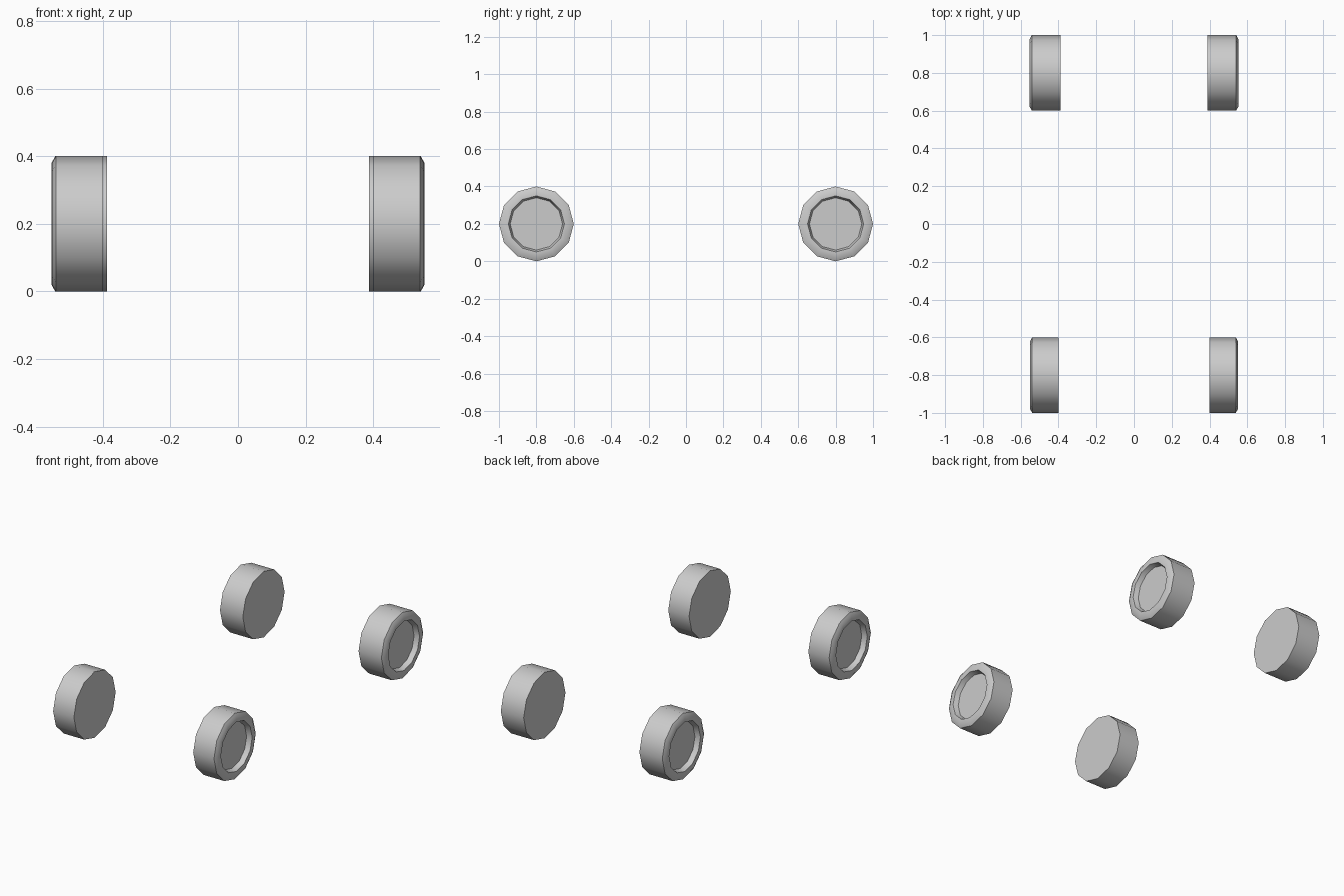
import bpy, bmesh
from math import sin, cos, pi, radians

if "Cube" in bpy.data.objects:
    bpy.data.objects.remove(bpy.data.objects["Cube"])

SIDES = 12


def wheel(name, side, y, x_in, x_out):
    # Profile (x, radius) from the flat inner face over the tread to the hub recess
    profile = [(x_in, 0.20), (x_out - 0.011, 0.20), (x_out, 0.18),
               (x_out, 0.15), (x_out - 0.03, 0.14)]
    bm = bmesh.new()
    rings = []
    for x, r in profile:
        rings.append([bm.verts.new((side * x, y + r * cos(2 * pi * i / SIDES),
                                    0.2 + r * sin(2 * pi * i / SIDES)))
                      for i in range(SIDES)])
    for a, b in zip(rings, rings[1:]):
        for i in range(SIDES):
            j = (i + 1) % SIDES
            bm.faces.new((a[i], a[j], b[j], b[i]))
    # Inner face and hub floor
    bm.faces.new(rings[0])
    bm.faces.new(rings[-1])
    bmesh.ops.recalc_face_normals(bm, faces=bm.faces)
    mesh = bpy.data.meshes.new(name)
    bm.to_mesh(mesh)
    bm.free()
    obj = bpy.data.objects.new(name, mesh)
    bpy.context.collection.objects.link(obj)
    # Round tread, crisp rim edges
    bpy.ops.object.select_all(action='DESELECT')
    obj.select_set(True)
    bpy.context.view_layer.objects.active = obj
    bpy.ops.object.shade_smooth_by_angle(angle=radians(35))


# Rear wheels are slightly wider than the front ones
for side, label in ((-1, "left"), (1, "right")):
    wheel("front_wheel_" + label, side, -0.8, 0.40, 0.55)
    wheel("rear_wheel_" + label, side, 0.8, 0.388, 0.552)
